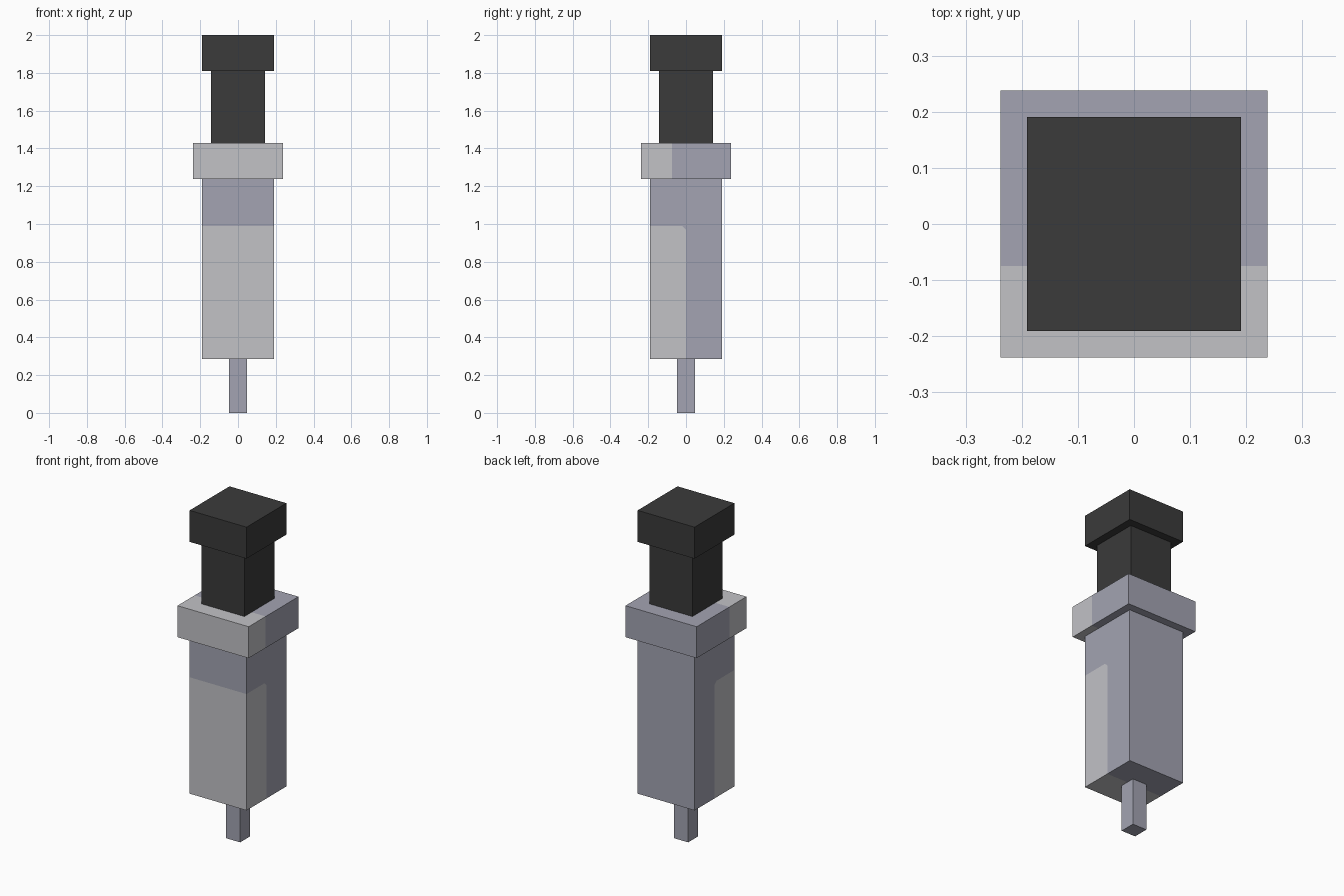
import bpy, bmesh
from mathutils import Vector

default = bpy.data.objects.get("Cube")
if default:
    bpy.data.objects.remove(default, do_unlink=True)

U = 2 / 42  # building unit


def material(name, colour):
    mat = bpy.data.materials.new(name)
    mat.use_nodes = True
    mat.diffuse_color = (*colour, 1)
    mat.node_tree.nodes["Principled BSDF"].inputs["Base Color"].default_value = (*colour, 1)
    return mat


grey = material("light_grey", (0.54, 0.54, 0.565))
lavender = material("lavender_grey", (0.366, 0.371, 0.445))
black = material("charcoal", (0.043, 0.043, 0.043))


def block(name, half, bottom, height, mats, cuts=()):
    """Square block; cuts are (point, normal), the second material lies behind them all."""
    bm = bmesh.new()
    bmesh.ops.create_cube(bm, size=1)
    for v in bm.verts:
        v.co = (v.co.x * 2 * half * U, v.co.y * 2 * half * U,
                (bottom + (v.co.z + 0.5) * height) * U)
    planes = [(Vector(p), Vector(n)) for p, n in cuts]
    for p, n in planes:
        bmesh.ops.bisect_plane(bm, geom=bm.verts[:] + bm.edges[:] + bm.faces[:],
                               plane_co=p, plane_no=n)
    if planes:
        for f in bm.faces:
            c = f.calc_center_median()
            f.material_index = int(all((c - p).dot(n) < 0 for p, n in planes))
    mesh = bpy.data.meshes.new(name)
    bm.to_mesh(mesh)
    bm.free()
    for m in mats:
        mesh.materials.append(m)
    obj = bpy.data.objects.new(name, mesh)
    bpy.context.collection.objects.link(obj)


# Tip, two-tone barrel and collar
block("needle_tip", 1, 0, 6, [lavender])
block("barrel", 4, 6, 20, [lavender, grey],
      [((0, 0, 0), (0, 1, 0)), ((0, 0, 0.99), (0, 0, 1)),
       ((0, -0.02, 0.99), (0, 1, 1))])
block("collar", 5, 26, 4, [lavender, grey], [((0, -0.075, 0), (0, 1, 0))])

# Plunger
block("plunger_rod", 3, 30, 8, [black])
block("plunger_cap", 4, 38, 4, [black])
